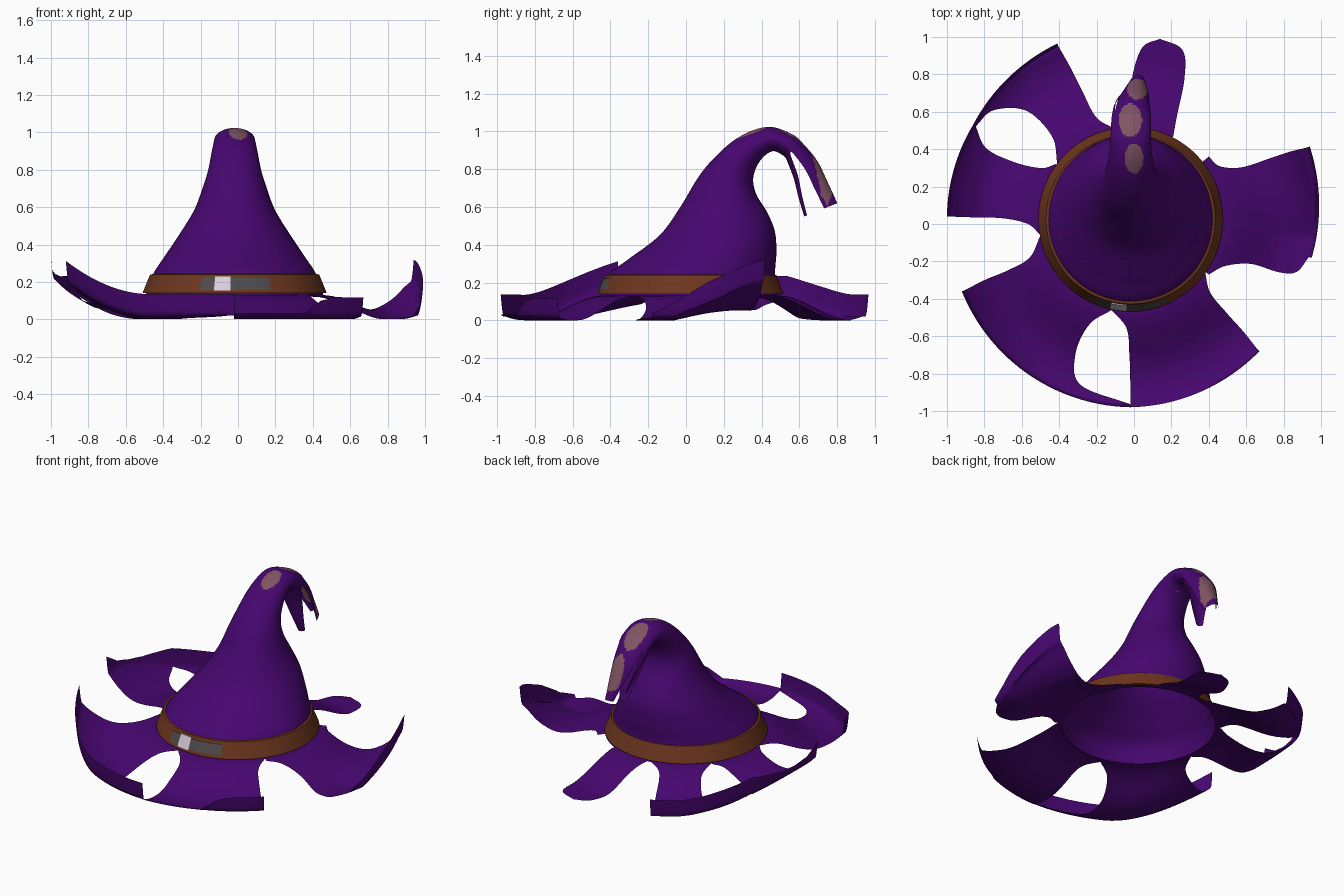
import bpy, bmesh, math
from mathutils import Vector

if "Cube" in bpy.data.objects:
    bpy.data.objects.remove(bpy.data.objects["Cube"])

CX, CY = -0.018, 0.025          # hat axis


def material(name, rgb):
    m = bpy.data.materials.new(name)
    m.diffuse_color = (*rgb, 1)
    m.use_nodes = True
    m.node_tree.nodes["Principled BSDF"].inputs["Base Color"].default_value = m.diffuse_color
    return m


PURPLE = material("purple cloth", (0.062, 0.002, 0.160))
BROWN = material("brown leather", (0.155, 0.037, 0.013))
PINK = material("faded patch", (0.22, 0.09, 0.125))
GREY = material("dark grey metal", (0.075, 0.07, 0.07))
WHITE = material("pale metal", (0.70, 0.62, 0.72))


def clamp(v, lo=0.0, hi=1.0):
    return max(lo, min(hi, v))


def sample(pts, t):
    """Smooth curve through tuples of any length, t from 0 to 1."""
    n = len(pts) - 1
    i = min(int(t * n), n - 1)
    f = t * n - i
    p1, p2 = pts[i], pts[i + 1]
    p0 = pts[i - 1] if i else [2 * a - b for a, b in zip(p1, p2)]
    p3 = pts[i + 2] if i + 2 <= n else [2 * b - a for a, b in zip(p1, p2)]
    return [0.5 * (2 * b + (c - a) * f + (2 * a - 5 * b + 4 * c - d) * f * f
                   + (3 * b - a - 3 * c + d) * f ** 3)
            for a, b, c, d in zip(p0, p1, p2, p3)]


def grid(name, rows, mats, closed=False, rule=None, up=False, sharp=50):
    """Quad sheet from rows of points."""
    bm = bmesh.new()
    vs = [[bm.verts.new(p) for p in r] for r in rows]
    n = len(rows[0])
    for a, b in zip(vs, vs[1:]):
        for i in range(n if closed else n - 1):
            j = (i + 1) % n
            bm.faces.new((a[i], a[j], b[j], b[i]))
    bmesh.ops.remove_doubles(bm, verts=bm.verts, dist=1e-5)
    bm.normal_update()
    flip = up and sum(f.normal.z * f.calc_area() for f in bm.faces) < 0
    for f in bm.faces:
        f.smooth = True
        if rule:
            f.material_index = rule(f.calc_center_median())
        if flip:
            f.normal_flip()
    me = bpy.data.meshes.new(name)
    bm.to_mesh(me)
    bm.free()
    for m in mats:
        me.materials.append(m)
    me.set_sharp_from_angle(angle=math.radians(sharp))
    ob = bpy.data.objects.new(name, me)
    bpy.context.collection.objects.link(ob)
    return ob


# Crown: stations of front edge (y, z), back edge (y, z), half width, centre x
CROWN = [(-0.45, 0.13, 0.50, 0.13, 0.475, CX),
         (-0.412, 0.24, 0.472, 0.24, 0.437, CX),
         (-0.31, 0.32, 0.478, 0.36, 0.372, CX),
         (-0.14, 0.45, 0.47, 0.47, 0.292, CX),
         (-0.03, 0.60, 0.43, 0.57, 0.216, CX),
         (0.06, 0.75, 0.375, 0.66, 0.170, CX),
         (0.14, 0.85, 0.355, 0.74, 0.142, CX),
         (0.25, 0.95, 0.372, 0.81, 0.125, CX),
         (0.36, 1.008, 0.41, 0.865, 0.113, CX),
         (0.46, 1.022, 0.46, 0.895, 0.108, CX),
         (0.56, 0.985, 0.51, 0.875, 0.107, -0.015),
         (0.60, 0.957, 0.53, 0.855, 0.106, -0.015)]
TIP = [CROWN[-1],
       (0.69, 0.85, 0.57, 0.75, 0.095, -0.01),
       (0.75, 0.73, 0.595, 0.65, 0.075, 0.005),
       (0.80, 0.62, 0.625, 0.55, 0.05, 0.02)]
SPOTS = [(0.0, 0.35, 0.05, 0.08), (-0.02, 0.555, 0.062, 0.09), (0.019, 0.72, 0.055, 0.055)]


def tube_point(s, phi):
    fy, fz, ky, kz, rx, cx = s
    c = math.cos(phi)
    return Vector((cx + rx * math.sin(phi), (fy + ky) / 2 + (fy - ky) / 2 * c,
                   (fz + kz) / 2 + (fz - kz) / 2 * c))


def patch_rule(c):
    on_top = c.z > 0.88 - max(0, c.y - 0.6) * 1.9
    hit = any(((c.x - x) / a) ** 2 + ((c.y - y) / b) ** 2 < 1 for x, y, a, b in SPOTS)
    return 1 if hit and on_top else 0


SIDES, STEPS = 96, 132
rows = [[tube_point(sample(CROWN, k / STEPS), -2 * math.pi * i / SIDES) for i in range(SIDES)]
        for k in range(STEPS + 1)]
grid("crown", rows, [PURPLE, PINK], True, patch_rule)


# Torn tip: sectors of the continuing tube (middle angle, half widths, length)
def shred(name, mid, w0, w1, length):
    rows = []
    for k in range(31):
        t = k / 30
        st = sample(TIP, t * length)
        w = w0 + (w1 - w0) * t ** 0.6
        rows.append([tube_point(st, math.radians(mid - w * (i / 14 - 1))) for i in range(29)])
    grid(name, rows, [PURPLE, PINK], False, patch_rule)


shred("outer_shred", 20, 84, 58, 1.0)
shred("side_shred", -75, 22, 4, 0.8)
shred("inner_shred", 180, 66, 34, 1.0)

# Brim lobes: right and left edges in plan (anticlockwise), then
# height of the upturned rim at even steps from right to left
LOBES = {
    "brim_right": ([(0.40, -0.27), (0.49, -0.225), (0.63, -0.215), (0.78, -0.26), (0.88, -0.26), (0.95, -0.18)],
                   [(0.40, 0.36), (0.46, 0.31), (0.58, 0.305), (0.75, 0.36), (0.84, 0.39), (0.94, 0.415)],
                   [0.02, 0.08, 0.11, 0.115, 0.115]),
    "brim_back_tongue": ([(0.21, 0.47), (0.23, 0.58), (0.27, 0.78), (0.26, 0.93), (0.14, 0.99)],
                         [(-0.08, 0.49), (-0.03, 0.65), (0.0, 0.83), (0.05, 0.95), (0.14, 0.99)], None),
    "brim_back_left": ([(-0.08, 0.50), (-0.20, 0.57), (-0.28, 0.72), (-0.34, 0.84), (-0.41, 0.965)],
                       [(-0.41, 0.32), (-0.44, 0.47), (-0.58, 0.61), (-0.76, 0.615), (-0.86, 0.53)],
                       [0.115, 0.115, 0.115]),
    "brim_left": ([(-0.42, 0.32), (-0.50, 0.30), (-0.65, 0.335), (-0.80, 0.41), (-0.86, 0.53)],
                  [(-0.50, -0.06), (-0.57, 0.0), (-0.70, 0.03), (-0.85, 0.035), (-1.0, 0.04)],
                  [0.115, 0.08, 0.05, 0.04, 0.05, 0.115]),
    "brim_front_left": ([(-0.50, -0.06), (-0.56, -0.18), (-0.68, -0.25), (-0.80, -0.30), (-0.92, -0.36)],
                        [(-0.12, -0.46), (-0.24, -0.54), (-0.315, -0.70), (-0.29, -0.87), (-0.02, -0.98)],
                        [0.115, 0.115, 0.115]),
    "brim_front_right": ([(-0.12, -0.46), (-0.04, -0.56), (-0.025, -0.70), (-0.02, -0.85), (-0.02, -0.98)],
                         [(0.38, -0.26), (0.41, -0.37), (0.50, -0.48), (0.59, -0.58), (0.67, -0.68)],
                         [0.01, 0.01, 0.01, 0.01, 0.01, 0.08, 0.10, 0.10, 0.10]),
}


def floor_z(x, y, curl):
    """Brim slopes down from the band, then lifts toward the sides."""
    dx, dy = x - CX, y - CY
    rho = math.hypot(dx, dy)
    s = clamp((rho - 0.47) / 0.38)
    side = abs(dx) - 0.5 + 0.05 * clamp(-4 * y)
    lift = 0.2 * clamp(side / 0.46) ** 1.9
    if dx > 0:
        lift *= clamp(0.12 + 2.1 * y)
    rim = 0.02 * clamp((rho - 0.88) / 0.1) ** 2
    return 0.13 * (1 - s * s * (3 - 2 * s)) + (lift + rim) * curl + 0.001


def polar(p):
    return math.atan2(p[1] - CY, p[0] - CX), math.hypot(p[0] - CX, p[1] - CY)


def brim_row(p, q, curl, r_fixed=None, scale=1.0, wall=0.0, heights=None):
    a0, r0 = polar(p)
    a1, r1 = polar(q)
    da = (a1 - a0 + math.pi) % (2 * math.pi) - math.pi
    row = []
    for i in range(41):
        u = i / 40
        a, r = a0 + da * u, r_fixed or (r0 + (r1 - r0) * u) * scale
        x, y = CX + r * math.cos(a), CY + r * math.sin(a)
        z = floor_z(x, y, curl)
        if wall:
            r += 0.016 * wall ** 0.6
            x, y = CX + r * math.cos(a), CY + r * math.sin(a)
            n = len(heights) - 1
            j = min(int(u * n), n - 1)
            z += wall * (heights[j] + (heights[j + 1] - heights[j]) * (u * n - j))
        row.append((x, y, z))
    return row


for name, (right, left, heights) in LOBES.items():
    curl = 1 if heights else 0
    rows = [brim_row(right[0], left[0], curl, r_fixed=0.47)]
    rows += [brim_row(sample(right, k / 40), sample(left, k / 40), curl,
                      scale=1 - 0.016 * curl * k / 40) for k in range(41)]
    if heights:
        rows += [brim_row(right[-1], left[-1], curl, scale=0.984, wall=k / 6, heights=heights)
                 for k in range(1, 7)]
    grid(name, rows, [PURPLE], up=True, sharp=70)


# Rings around the hat axis
def arc_rows(profile, angles):
    return [[(CX + r * math.cos(a), CY + r * math.sin(a), z) for a in angles] for r, z in profile]


full = [2 * math.pi * i / 96 for i in range(96)]
grid("brim_collar", arc_rows([(0.465, 0.132), (0.492, 0.13)], full), [PURPLE], True, up=True)
grid("hat_band", arc_rows([(0.475, 0.14), (0.493, 0.14), (0.452, 0.24), (0.438, 0.242)], full), [BROWN], True)


# Buckle plates follow the band on the front
def plate(name, x0, x1, z0, z1, lift, mat):
    def rad(z):
        return 0.493 - 0.41 * (z - 0.14) + lift
    angs = [-math.acos((x0 + (x1 - x0) * i / 16 - CX) / 0.475) for i in range(17)]
    prof = [(rad(z0) - lift, z0), (rad(z0), z0), (rad(z1), z1), (rad(z1) - lift, z1)]
    grid(name, arc_rows(prof, angs), [mat])


plate("buckle_strap", -0.20, 0.17, 0.16, 0.222, 0.003, GREY)
plate("buckle", -0.125, -0.04, 0.155, 0.23, 0.006, WHITE)
